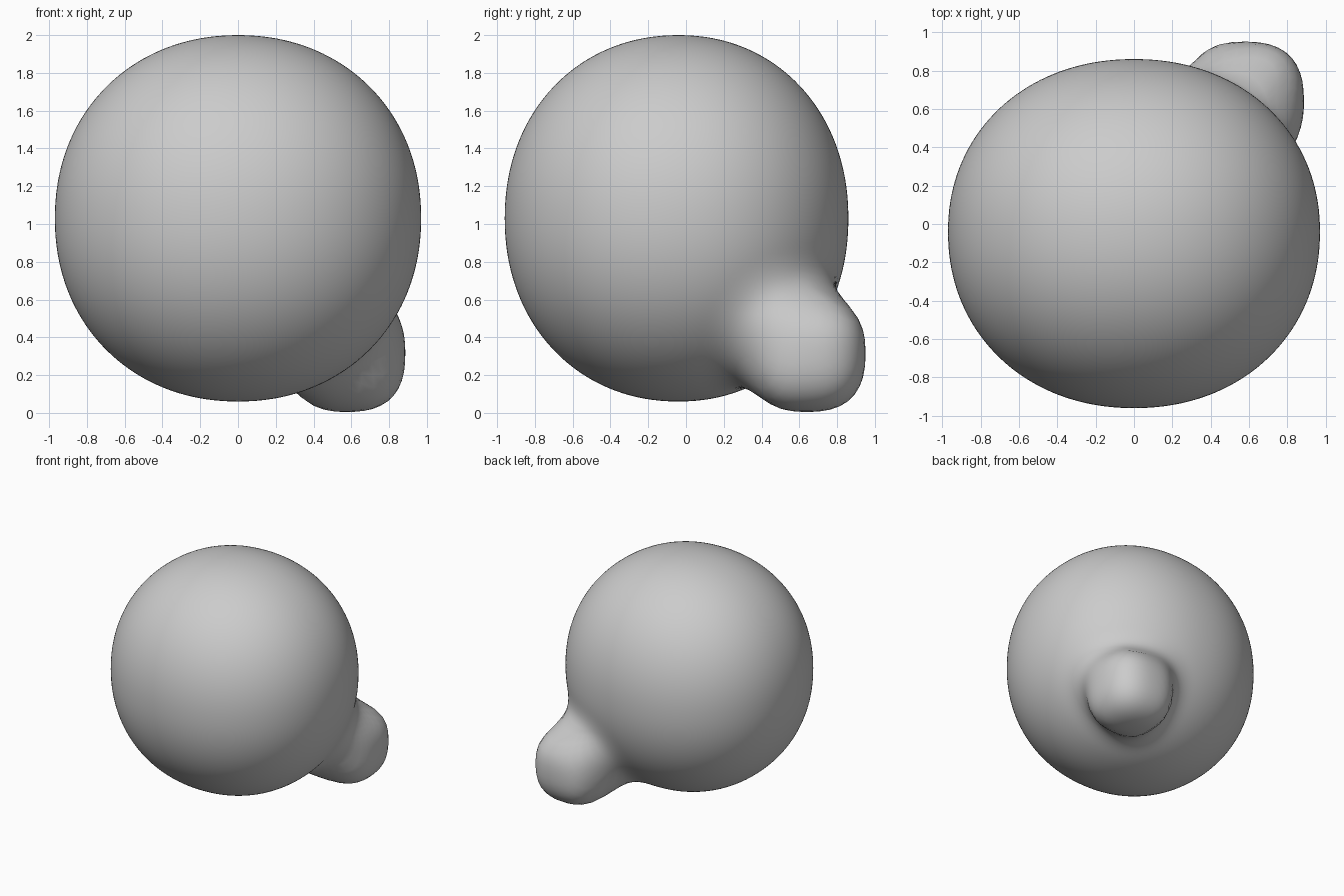
import bpy, bmesh
from mathutils import Vector

if "Cube" in bpy.data.objects:
    bpy.data.objects.remove(bpy.data.objects["Cube"])

CENTRE = Vector((0, -0.04, 1.03))
KNOB = Vector((0.575, 0.64, 0.315))


def norm(x, y, z, p):
    return (abs(x) ** p + abs(y) ** p + abs(z) ** p) ** (1 / p)


def field(p):
    # large, slightly squared ball, a little flatter at the back
    q = p - CENTRE
    ball = (norm(q.x / 0.97, q.y / (0.90 if q.y > 0 else 0.92), q.z / 0.97, 2.1) - 1) * 0.94
    # squarish knob low at the back right corner
    k = p - KNOB
    knob = norm(k.x, k.y, k.z, 2.6) - 0.312
    # soft blend between the two
    h = max(0.25 - abs(ball - knob), 0) / 0.25
    return min(ball, knob) - h * h * 0.25 / 4


# body: push each sphere vertex out to the blended surface
bm = bmesh.new()
bmesh.ops.create_icosphere(bm, subdivisions=6, radius=1)
for v in bm.verts:
    d = v.co.normalized()
    lo, hi = 0.5, 1.8
    for _ in range(22):
        mid = (lo + hi) / 2
        if field(CENTRE + d * mid) < 0:
            lo = mid
        else:
            hi = mid
    v.co = CENTRE + d * lo
for f in bm.faces:
    f.smooth = True
mesh = bpy.data.meshes.new("rounded_body")
bm.to_mesh(mesh)
bm.free()
body = bpy.data.objects.new("rounded_body", mesh)
bpy.context.collection.objects.link(body)

# even out the stretched faces around the knob
relax = body.modifiers.new("relax", 'SMOOTH')
relax.factor = 0.5
relax.iterations = 3
